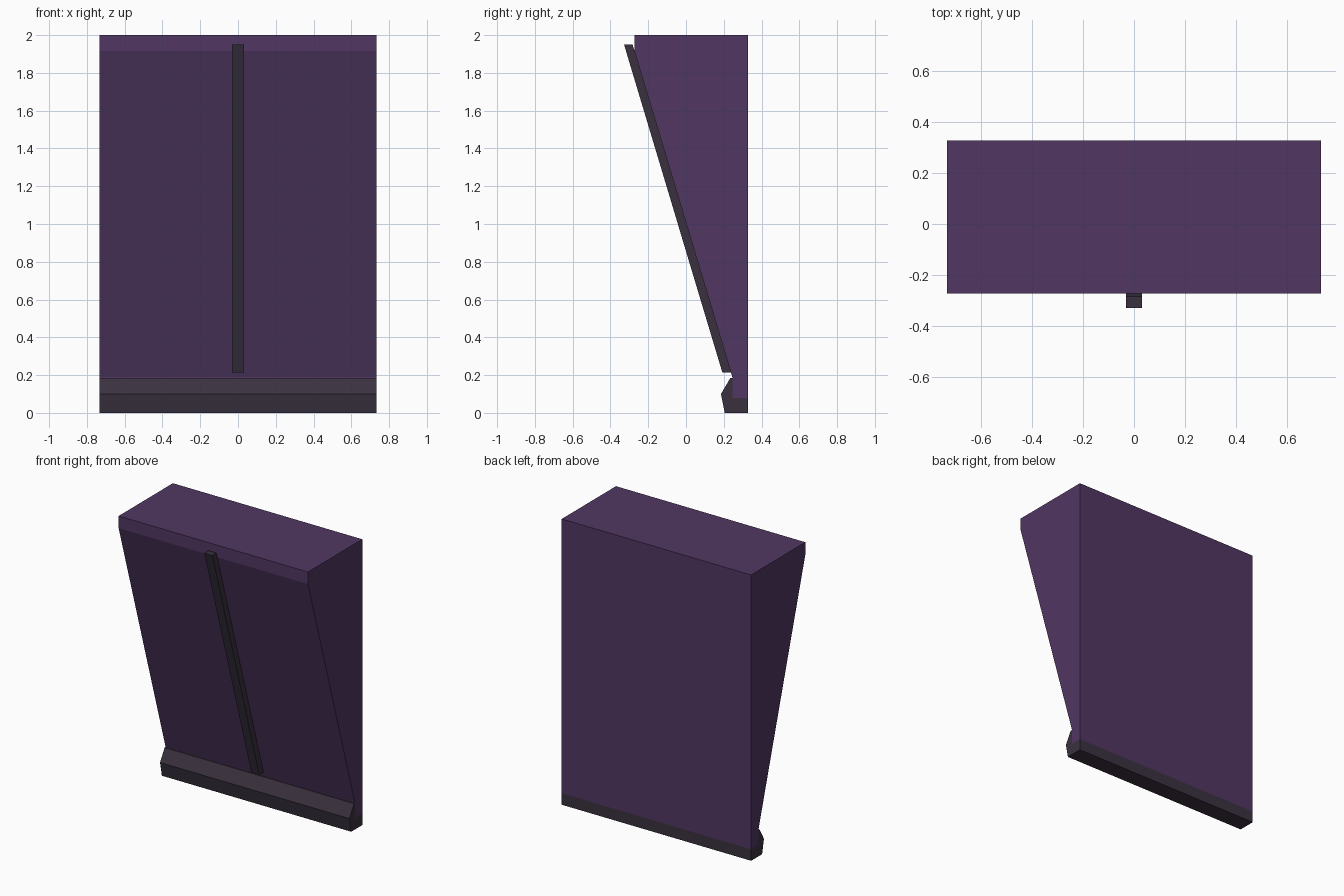
import bpy
import bmesh

cube = bpy.data.objects.get("Cube")
if cube:
    bpy.data.objects.remove(cube, do_unlink=True)


def make_material(name, rgb):
    mat = bpy.data.materials.new(name)
    mat.use_nodes = True
    color = (*rgb, 1.0)
    mat.diffuse_color = color
    bsdf = next(n for n in mat.node_tree.nodes if n.type == 'BSDF_PRINCIPLED')
    bsdf.inputs["Base Color"].default_value = color
    return mat


def extrude_profile(name, profile, half_width, mat):
    """Extrude a (y, z) side profile symmetrically along x."""
    bm = bmesh.new()
    face = bm.faces.new([bm.verts.new((-half_width, y, z)) for y, z in profile])
    grown = bmesh.ops.extrude_face_region(bm, geom=[face])
    moved = [v for v in grown["geom"] if isinstance(v, bmesh.types.BMVert)]
    bmesh.ops.translate(bm, verts=moved, vec=(2 * half_width, 0, 0))
    bmesh.ops.recalc_face_normals(bm, faces=bm.faces)
    mesh = bpy.data.meshes.new(name)
    bm.to_mesh(mesh)
    bm.free()
    mesh.materials.append(mat)
    obj = bpy.data.objects.new(name, mesh)
    bpy.context.collection.objects.link(obj)
    return obj


purple = make_material("dark purple", (0.082, 0.038, 0.122))
charcoal = make_material("purple charcoal", (0.042, 0.031, 0.049))

half_width = 0.733
back = 0.327

# Wedge-shaped wall panel with a sloping front
extrude_profile("wall_panel", [
    (-0.273, 2.0), (back, 2.0), (back, 0.08), (0.245, 0.08),
    (0.245, 0.19), (-0.273, 1.915)], half_width, purple)

# Base moulding wrapping under the panel
extrude_profile("base_moulding", [
    (0.205, 0.0), (0.185, 0.1), (0.235, 0.185), (0.245, 0.185),
    (0.245, 0.08), (back, 0.08), (back, 0.0)], half_width, charcoal)

# Centre rib along the sloping front
extrude_profile("centre_rib", [
    (-0.328, 1.95), (-0.283, 1.95), (0.238, 0.215), (0.192, 0.215)],
    0.031, charcoal)
